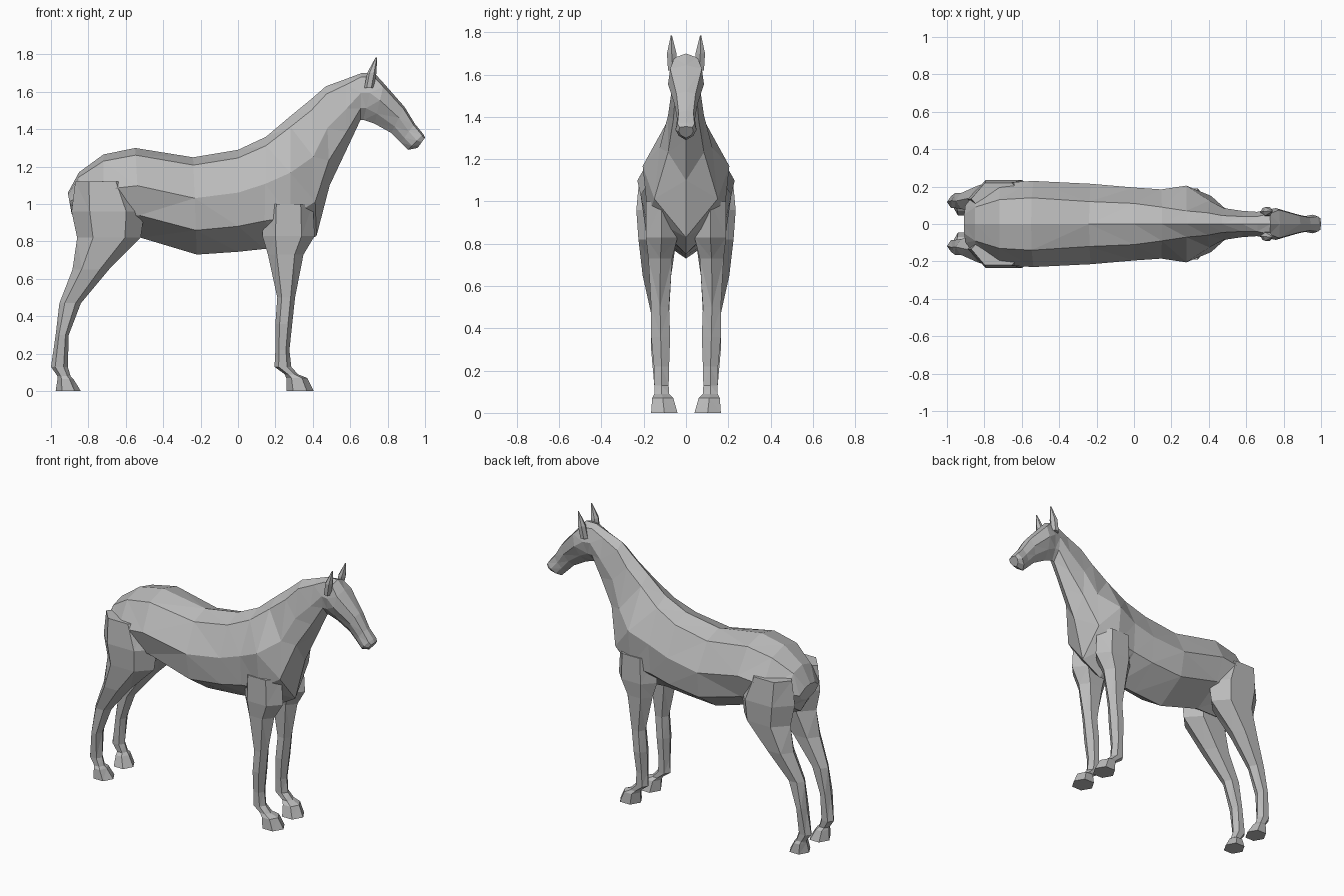
import bpy
import bmesh

cube = bpy.data.objects.get("Cube")
if cube:
    bpy.data.objects.remove(cube, do_unlink=True)

# Single plain grey coat
coat = bpy.data.materials.new("grey_coat")
coat.use_nodes = True
grey = (.5, .5, .5, 1)
coat.diffuse_color = grey
shader = next(n for n in coat.node_tree.nodes if n.type == "BSDF_PRINCIPLED")
shader.inputs["Base Color"].default_value = grey
shader.inputs["Roughness"].default_value = .8


def loft(name, rings, mirrored=False):
    """Skin a list of equal-length point rings into a closed, faceted mesh."""
    bm = bmesh.new()
    loops = [[bm.verts.new(point) for point in ring] for ring in rings]
    for lower, upper in zip(loops, loops[1:]):
        for i in range(len(lower)):
            j = (i + 1) % len(lower)
            bm.faces.new((lower[i], lower[j], upper[j], upper[i]))
    bm.faces.new(loops[0])
    bm.faces.new(loops[-1])
    bmesh.ops.triangulate(bm, faces=bm.faces[:])
    bmesh.ops.recalc_face_normals(bm, faces=bm.faces[:])
    mesh = bpy.data.meshes.new(name)
    bm.to_mesh(mesh)
    bm.free()
    mesh.materials.append(coat)
    obj = bpy.data.objects.new(name, mesh)
    bpy.context.collection.objects.link(obj)
    if mirrored:
        mirror = obj.modifiers.new("left_right_pair", "MIRROR")
        mirror.use_axis = (False, True, False)
        mirror.use_mirror_merge = False
    return obj


def body_ring(top_x, top_z, low_x, low_z, back, flank, belly):
    """Eight-sided section hung between a spine point and an underside point."""
    def at(drop, y):
        return (top_x + (low_x - top_x) * drop, y, top_z + (low_z - top_z) * drop)
    side = [(.08, back), (.42, flank), (.75, belly)]
    left = [at(drop, width) for drop, width in side]
    right = [at(drop, -width) for drop, width in reversed(side)]
    return [at(0, 0)] + left + [at(1, 0)] + right


def limb_ring(rear, front, inner, outer, z):
    """Six-sided level section of a limb, pointed fore and aft."""
    mid_x, mid_y = (rear + front) / 2, (inner + outer) / 2
    quarter = (front - rear) / 4
    return [(front, mid_y, z), (mid_x + quarter, outer, z),
            (mid_x - quarter, outer, z), (rear, mid_y, z),
            (mid_x - quarter, inner, z), (mid_x + quarter, inner, z)]


# Rump, barrel and shoulders
torso = [
    (-.91, 1.06, -.89, .95, .05, .1, .07),
    (-.85, 1.17, -.84, .86, .09, .17, .12),
    (-.72, 1.265, -.72, .82, .13, .22, .16),
    (-.55, 1.3, -.52, .82, .14, .23, .18),
    (-.24, 1.25, -.22, .73, .12, .215, .19),
    (0, 1.29, 0, .745, .11, .195, .18),
    (.15, 1.36, .14, .76, .09, .185, .17),
    (.28, 1.47, .28, .75, .07, .205, .18),
    (.39, 1.56, .42, .83, .06, .125, .15),
]
# Neck, skull and muzzle
neck_and_head = [
    (.47, 1.63, .49, 1.1, .045, .085, .085),
    (.58, 1.67, .58, 1.29, .04, .07, .06),
    (.66, 1.7, .655, 1.45, .04, .065, .05),
    (.73, 1.7, .67, 1.45, .055, .075, .05),
    (.78, 1.645, .73, 1.43, .075, .085, .05),
    (.89, 1.52, .82, 1.38, .045, .055, .035),
    (.945, 1.43, .87, 1.33, .035, .042, .03),
    (.99, 1.375, .91, 1.29, .04, .05, .035),
    (1, 1.355, .96, 1.3, .03, .035, .025),
]
loft("body_neck_and_head", [body_ring(*r) for r in torso + neck_and_head])

# Front legs: shoulder, forearm, knee, cannon, fetlock, hoof
front_leg = [
    (.14, .4, .04, .19, 1),
    (.13, .41, .04, .19, .83),
    (.16, .35, .065, .178, .73),
    (.21, .305, .08, .165, .5),
    (.2, .29, .075, .165, .36),
    (.2, .275, .08, .152, .22),
    (.195, .285, .082, .15, .13),
    (.25, .32, .08, .15, .09),
    (.258, .37, .06, .16, .07),
    (.258, .405, .04, .165, 0),
]
loft("front_legs", [limb_ring(*r) for r in front_leg], True)

# Hind legs: haunch, thigh, gaskin, hock, cannon, fetlock, hoof
hind_leg = [
    (-.87, -.58, .05, .22, 1.12),
    (-.89, -.5, .03, .235, .96),
    (-.86, -.52, .045, .225, .82),
    (-.885, -.69, .07, .205, .65),
    (-.955, -.84, .08, .165, .47),
    (-.975, -.905, .085, .165, .3),
    (-1, -.91, .085, .15, .13),
    (-.965, -.895, .09, .15, .08),
    (-.965, -.88, .07, .16, .065),
    (-.975, -.84, .045, .165, 0),
]
loft("hind_legs", [limb_ring(*r) for r in hind_leg], True)

# Ears
ear = [
    (.675, .725, .04, .085, 1.62),
    (.69, .74, .045, .09, 1.7),
    (.736, .744, .066, .072, 1.785),
]
loft("ears", [limb_ring(*r) for r in ear], True)
